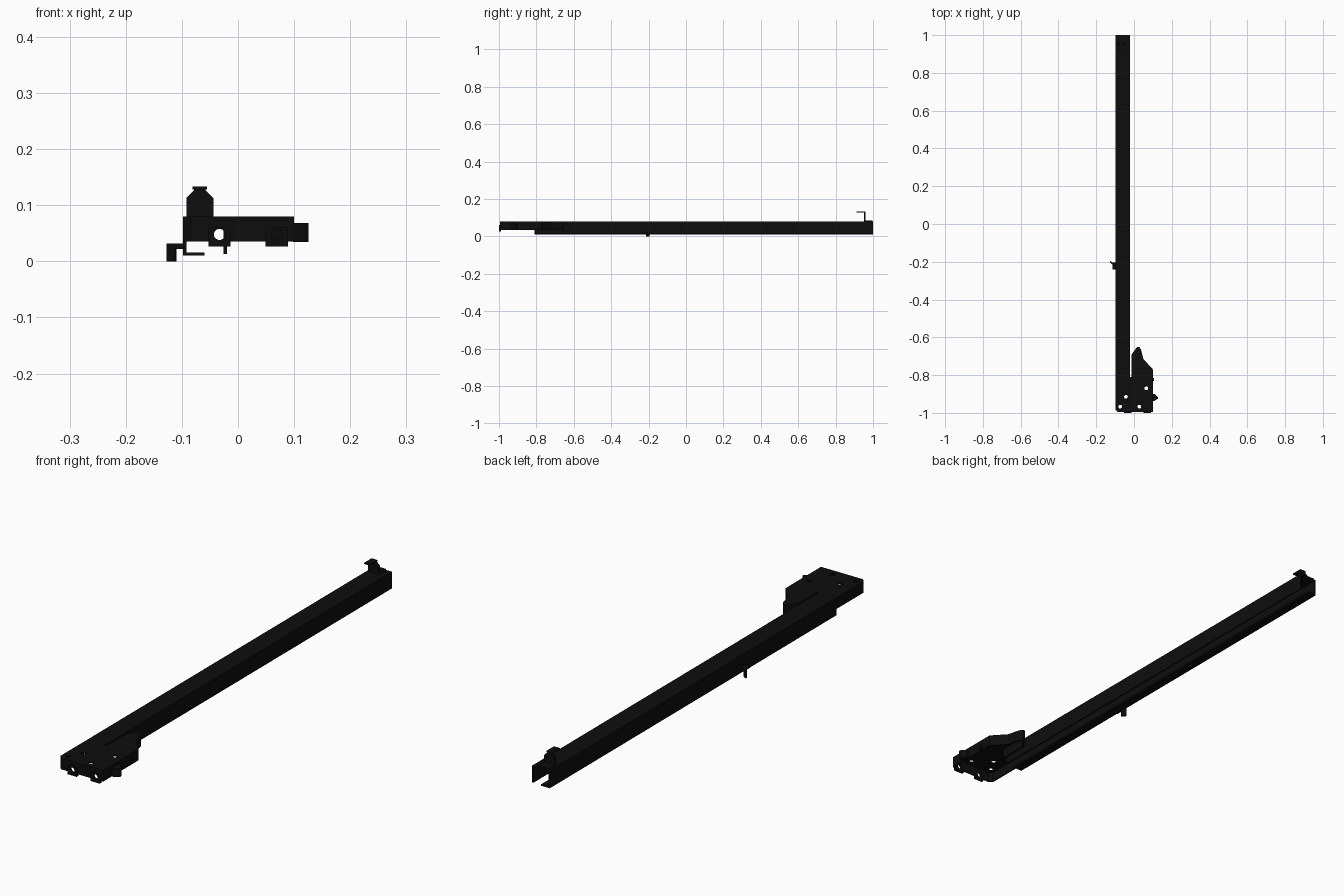
import bpy, bmesh, math
from mathutils import Vector

cube = bpy.data.objects.get("Cube")
if cube:
    bpy.data.objects.remove(cube, do_unlink=True)

BLACK = (0.004, 0.004, 0.004, 1)
black = bpy.data.materials.new("black_steel")
black.use_nodes = True
black.diffuse_color = BLACK
black.node_tree.nodes["Principled BSDF"].inputs["Base Color"].default_value = BLACK


def finish(name, bm):
    mesh = bpy.data.meshes.new(name)
    bm.to_mesh(mesh)
    bm.free()
    mesh.materials.append(black)
    obj = bpy.data.objects.new(name, mesh)
    bpy.context.collection.objects.link(obj)
    return obj


def prism(name, profile, axis, lo, hi):
    """Extrude a 2D profile along an axis; the profile uses the other two axes in order."""
    def place(p, d):
        co = list(p)
        co.insert("xyz".index(axis), d)
        return co
    bm = bmesh.new()
    face = bm.faces.new([bm.verts.new(place(p, lo)) for p in profile])
    ext = bmesh.ops.extrude_face_region(bm, geom=[face])
    verts = [v for v in ext["geom"] if isinstance(v, bmesh.types.BMVert)]
    bmesh.ops.translate(bm, verts=verts, vec=place((0, 0), hi - lo))
    bmesh.ops.recalc_face_normals(bm, faces=bm.faces)
    return finish(name, bm)


def box(name, x, y, z):
    return prism(name, [(x[0], y[0]), (x[1], y[0]), (x[1], y[1]), (x[0], y[1])], "z", *z)


def disc(u, v, r, n=20):
    return [(u + r * math.cos(i * math.tau / n), v + r * math.sin(i * math.tau / n)) for i in range(n)]


def apply_modifier(obj, mod):
    with bpy.context.temp_override(object=obj, active_object=obj, selected_objects=[obj]):
        bpy.ops.object.modifier_apply(modifier=mod.name)


def drill(obj, u, v, r, axis, lo, hi):
    cutter = prism("hole_cutter", disc(u, v, r), axis, lo, hi)
    mod = obj.modifiers.new("hole", "BOOLEAN")
    mod.operation = "DIFFERENCE"
    mod.solver = "EXACT"
    mod.object = cutter
    apply_modifier(obj, mod)
    bpy.data.objects.remove(cutter, do_unlink=True)


# Long folded rail: full left wall with a bottom lip, top web, right wall
L, R, T, TOP = -0.098, -0.02, 0.006, 0.08
prism("rail", [(L, 0.01), (-0.06, 0.01), (-0.06, 0.016), (L + T, 0.016), (L + T, TOP - T),
               (R - T, TOP - T), (R - T, 0.013), (R, 0.013), (R, TOP), (L, TOP)],
      "y", -0.81, 1.0)

# Front bracket: pressed sheet tray with a skirt, left open where the rail enters
outline = [(-0.085, -0.995), (0.1, -0.995), (0.1, -0.77), (0.05, -0.715), (0.037, -0.665),
           (0.028, -0.651), (0.016, -0.651), (-0.012, -0.69), (-0.012, -0.81),
           (L, -0.81), (L, -0.982)]
bm = bmesh.new()
upper = [bm.verts.new((x, y, TOP)) for x, y in outline]
lower = [bm.verts.new((x, y, 0.035)) for x, y in outline]
bm.faces.new(upper)
for i in range(len(outline)):
    j = (i + 1) % len(outline)
    if outline[i][1] == outline[j][1] == -0.81:
        continue
    bm.faces.new((upper[i], lower[i], lower[j], upper[j]))
bracket = finish("front_bracket", bm)
shell = bracket.modifiers.new("sheet", "SOLIDIFY")
shell.thickness = 0.006
shell.offset = -1
shell.use_even_offset = True
apply_modifier(bracket, shell)

# Bolt holes in the bracket top
for x, y in [(-0.073, -0.967), (0.028, -0.967), (-0.043, -0.915), (0.065, -0.87)]:
    drill(bracket, x, y, 0.01, "z", 0.06, 0.1)

# Front ears with through holes
for side, x in (("right", -0.033), ("left", 0.069)):
    drill(bracket, x, 0.048, 0.01, "y", -1.05, -0.97)
    ear = prism(side + "_front_ear",
                [(x - 0.02, 0.026), (x + 0.02, 0.026), (x + 0.02, 0.06), (x - 0.02, 0.06)],
                "y", -1.0, -0.989)
    drill(ear, x, 0.048, 0.01, "y", -1.05, -0.95)

# Side latch on the bracket
prism("side_latch", [(0.098, -0.94), (0.11, -0.935), (0.126, -0.925), (0.126, -0.915), (0.11, -0.9),
                     (0.098, -0.9)], "z", 0.034, 0.068)
box("side_stud", (0.098, 0.106), (-0.83, -0.815), (0.04, 0.06))

# Upright end tab: foot, chamfered plate and top lip
box("end_tab_foot", (-0.092, -0.044), (0.953, 0.997), (0.079, 0.086))
prism("end_tab_plate", [(-0.092, 0.08), (-0.044, 0.08), (-0.044, 0.113), (-0.058, 0.127),
                        (-0.058, 0.133), (-0.078, 0.133), (-0.078, 0.127), (-0.092, 0.113)],
      "y", 0.953, 0.959)
box("end_tab_lip", (-0.081, -0.055), (0.912, 0.958), (0.128, 0.133))

# Small hook hanging beside the rail
box("hook_arm", (-0.114, -0.097), (-0.24, -0.205), (0.022, 0.032))
prism("hook_prong", [(-0.127, -0.203), (-0.113, -0.215), (-0.11, -0.207), (-0.125, -0.195)],
      "z", 0.0, 0.032)
